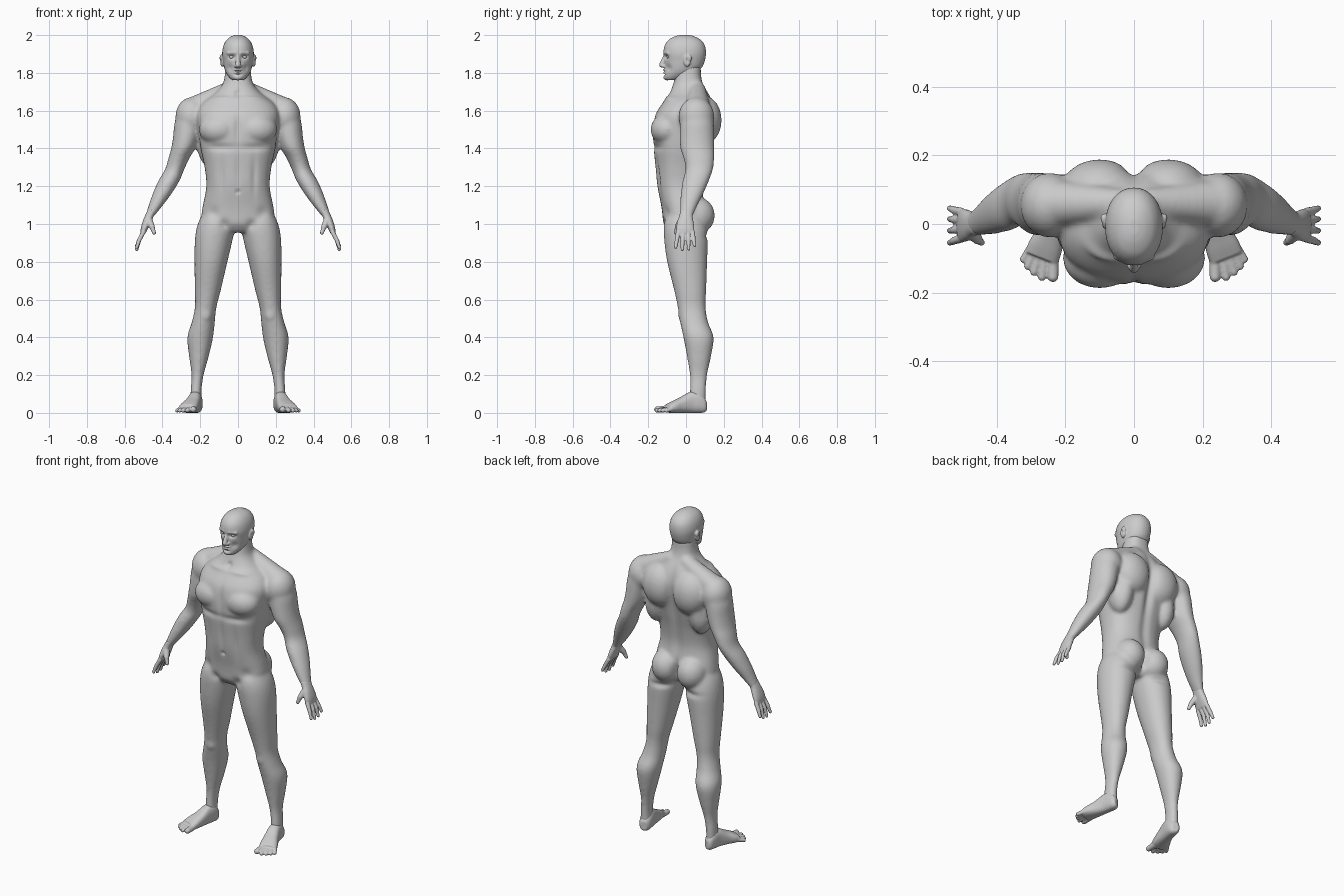
import bpy, bmesh, math
from mathutils import Vector, Matrix


def ball(bm, c, r):
    """Ellipsoid, mirrored when it is off the centre line."""
    r = (r, r, r) if isinstance(r, float) else r
    for s in ((1, -1) if c[0] > 0 else (1,)):
        m = Matrix.Translation((c[0] * s, c[1], c[2])) @ Matrix.Diagonal((*r, 1))
        bmesh.ops.create_icosphere(bm, subdivisions=3, radius=1, matrix=m)


def capsule(bm, a, b, ra, rb, n=9):
    a, b = Vector(a), Vector(b)
    for i in range(n):
        t = i / (n - 1)
        ball(bm, a.lerp(b, t), ra + (rb - ra) * t)


def loft(bm, rows, u=(1, 0, 0), v=(0, 1, 0), n=2.0, sides=32, steps=5):
    """Skin smoothly through sections (x, y, z, half width u, half width v)."""
    pts = []
    for i in range(len(rows) - 1):
        p = [rows[max(0, min(len(rows) - 1, i + k))] for k in (-1, 0, 1, 2)]
        for j in range(steps):
            t = j / steps
            pts.append([0.5 * (2 * b + (c - a) * t + (2 * a - 5 * b + 4 * c - d) * t * t
                               + (3 * b - a - 3 * c + d) * t ** 3) for a, b, c, d in zip(*p)])
    pts.append(rows[-1])
    u, v = Vector(u), Vector(v)
    power = lambda w: math.copysign(abs(w) ** (2 / n), w)
    for s in ((1, -1) if rows[0][0] > 0 else (1,)):
        rings = []
        for x, y, z, ru, rv in pts:
            ring = []
            for k in range(sides):
                a = 2 * math.pi * k / sides
                q = Vector((x, y, z)) + u * ru * power(math.cos(a)) + v * rv * power(math.sin(a))
                ring.append(bm.verts.new((q.x * s, q.y, q.z)))
            rings.append(ring)
        for p, q in zip(rings, rings[1:]):
            for k in range(sides):
                bm.faces.new((p[k], p[(k + 1) % sides], q[(k + 1) % sides], q[k]))
        bm.faces.new(rings[0])
        bm.faces.new(rings[-1])


def finish(bm, name, voxel, smooth, dabs=()):
    """Fuse the pieces, smooth them, then push in soft sculpting dabs."""
    bmesh.ops.recalc_face_normals(bm, faces=bm.faces[:])
    me = bpy.data.meshes.new(name)
    bm.to_mesh(me)
    bm.free()
    ob = bpy.data.objects.new(name, me)
    bpy.context.collection.objects.link(ob)
    rm = ob.modifiers.new("fuse", 'REMESH')
    rm.mode = 'VOXEL'
    rm.voxel_size = voxel
    sm = ob.modifiers.new("soften", 'SMOOTH')
    sm.factor, sm.iterations = 0.5, smooth
    bpy.context.view_layer.update()
    baked = bpy.data.meshes.new_from_object(ob.evaluated_get(bpy.context.evaluated_depsgraph_get()))
    ob.modifiers.clear()
    ob.data = baked
    for c, r, push in dabs:
        for s in ((1, -1) if c[0] > 0 else (1,)):
            for vert in baked.vertices:
                p = vert.co
                d = ((p.x - c[0] * s) / r[0]) ** 2 + ((p.y - c[1]) / r[1]) ** 2 + ((p.z - c[2]) / r[2]) ** 2
                if d < 6:
                    vert.co = p + Vector((push[0] * s, push[1], push[2])) * math.exp(-d)
    baked.polygons.foreach_set("use_smooth", [True] * len(baked.polygons))
    return ob


# Body: torso and neck from (z, half width, front y, back y)
bm = bmesh.new()
torso = [(0.955, .06, -.085, .05), (1.0, .185, -.118, .09), (1.05, .193, -.125, .10),
         (1.1, .186, -.132, .10), (1.2, .168, -.152, .088), (1.3, .177, -.162, .1),
         (1.4, .198, -.172, .125), (1.5, .212, -.176, .15), (1.58, .22, -.162, .158),
         (1.64, .19, -.125, .145), (1.69, .125, -.09, .122), (1.74, .082, -.068, .092),
         (1.79, .07, -.058, .08), (1.84, .066, -.05, .08)]
loft(bm, [(0, (f + b) / 2, z, w, (b - f) / 2) for z, w, f, b in torso], n=2.4)
# chest, lats, shoulder blades, deltoids, buttocks
ball(bm, (.1, -.1, 1.5), (.108, .088, .085))
ball(bm, (.15, .06, 1.45), (.07, .085, .15))
ball(bm, (.1, .095, 1.55), (.115, .094, .13))
ball(bm, (.245, .055, 1.568), (.087, .095, .104))
ball(bm, (.085, .055, 1.045), (.088, .098, .1))
# trapezius
capsule(bm, (.05, .06, 1.71), (.22, .06, 1.61), .045, .07)
# legs
loft(bm, [(.222, .06, .05, .03, .044), (.222, .063, .12, .029, .043), (.214, .066, .2, .032, .046),
          (.207, .069, .3, .052, .064), (.2, .066, .4, .068, .08), (.184, .043, .48, .061, .074),
          (.171, .03, .56, .057, .074), (.16, .022, .65, .069, .085), (.143, .006, .8, .087, .106),
          (.128, .0, .92, .1, .116), (.115, -.005, 1.0, .098, .112), (.1, -.01, 1.07, .08, .09)], n=2.1)
ball(bm, (.172, -.008, .52), (.035, .035, .045))
# arms
loft(bm, [(.24, .055, 1.6, .08, .085), (.262, .058, 1.53, .075, .09), (.274, .058, 1.46, .07, .092),
          (.29, .06, 1.4, .064, .09), (.312, .068, 1.35, .056, .082), (.335, .07, 1.29, .051, .073),
          (.365, .052, 1.23, .056, .07), (.402, .032, 1.16, .05, .06), (.44, .012, 1.09, .036, .045),
          (.472, .0, 1.035, .022, .034)])
finish(bm, "body", .009, 10, [
    ((0, .17, 1.46), (.024, .1, .2), (0, -.022, 0)),      # spine groove
    ((0, .1, 1.2), (.03, .05, .1), (0, -.008, 0)),
    ((0, .14, 1.03), (.014, .09, .06), (0, -.04, 0)),     # cleft
    ((.09, .12, .935), (.07, .05, .016), (0, -.012, 0)),  # fold under buttock
    ((0, -.18, 1.51), (.016, .07, .08), (0, .01, 0)),     # breastbone
    ((.1, -.17, 1.405), (.08, .06, .018), (0, .01, 0)),   # under chest
    ((0, -.16, 1.28), (.014, .05, .1), (0, .006, 0)),     # abdomen lines
    ((.085, -.15, 1.25), (.015, .05, .1), (0, .007, 0)),
    ((0, -.15, 1.17), (.009, .04, .01), (0, .012, 0)),    # navel
    ((.13, -.1, 1.06), (.03, .05, .03), (0, .008, 0)),    # groin
    ((.07, -.11, 1.0), (.025, .05, .025), (0, .01, 0)),
    ((.11, -.1, 1.665), (.08, .05, .012), (0, -.008, .004)),  # collar bones
    ((0, -.09, 1.69), (.016, .04, .018), (0, .012, 0)),
    ((.2, .14, 1.45), (.03, .05, .05), (0, -.01, 0)),
])

# Head: skull and jaw from (z, half width, front y, back y)
bm = bmesh.new()
skull = [(1.762, .03, -.108, -.04), (1.775, .045, -.115, .0), (1.8, .063, -.114, .05),
         (1.83, .074, -.114, .085), (1.865, .08, -.115, .1), (1.905, .084, -.12, .106),
         (1.945, .077, -.113, .1), (1.975, .06, -.092, .078), (1.993, .036, -.06, .045),
         (2.001, .012, -.03, .015)]
loft(bm, [(0, (f + b) / 2, z, w, (b - f) / 2) for z, w, f, b in skull], n=2.15)
capsule(bm, (0, -.113, 1.888), (0, -.129, 1.842), .009, .014)      # nose
ball(bm, (.012, -.119, 1.836), (.010, .013, .009))
capsule(bm, (.016, -.109, 1.906), (.05, -.094, 1.905), .012, .011)  # brow
ball(bm, (0, -.110, 1.815), (.025, .013, .006))                    # lips
ball(bm, (0, -.110, 1.802), (.021, .012, .007))
ball(bm, (0, -.1, 1.777), (.026, .02, .017))                       # chin
ball(bm, (.084, .006, 1.865), (.011, .02, .033))                   # ears
ball(bm, (.088, .014, 1.878), (.010, .017, .02))
finish(bm, "head", .004, 4, [
    ((.033, -.112, 1.885), (.018, .03, .011), (0, .017, 0)),       # eye sockets
    ((.045, -.1, 1.825), (.018, .03, .02), (-.004, .007, 0)),      # cheeks
    ((0, -.12, 1.809), (.024, .02, .003), (0, .005, 0)),           # mouth
    ((0, -.12, 1.791), (.02, .02, .005), (0, .005, 0)),
    ((.096, .004, 1.866), (.005, .009, .016), (-.006, 0, 0)),      # ear hollows
])

# Eyes
bm = bmesh.new()
ball(bm, (.033, -.089, 1.885), .0135)
finish(bm, "eyes", .003, 1)

# Hands: palm, four fingers, thumb
bm = bmesh.new()
loft(bm, [(.452, .005, 1.075, .026, .036), (.468, .0, 1.045, .024, .035), (.481, -.003, 1.015, .023, .042),
          (.494, -.004, .98, .02, .048), (.503, -.004, .952, .014, .046)], n=2.3)
for y, z in ((-.042, .877), (-.015, .865), (.011, .868), (.035, .886)):
    capsule(bm, (.501, y, .957), (.523, y * 1.15, .915), .0125, .0115)
    capsule(bm, (.523, y * 1.15, .915), (.536, y * 1.3, z), .0115, .009)
capsule(bm, (.474, -.022, 1.02), (.455, -.045, .985), .021, .015)
capsule(bm, (.455, -.045, .985), (.444, -.054, .953), .0135, .010)
finish(bm, "hands", .004, 3)

# Feet: sole, instep and five toes
bm = bmesh.new()
loft(bm, [(.214, .106, .036, .018, .026), (.217, .09, .044, .031, .043), (.222, .06, .055, .036, .055),
          (.23, .02, .055, .037, .055), (.244, -.03, .041, .043, .041), (.259, -.07, .031, .05, .031),
          (.27, -.1, .023, .05, .022)], u=(.93, .37, 0), v=(0, 0, 1), n=2.5)
for a, b, r in (((.236, -.1), (.236, -.153), .018), ((.26, -.1), (.268, -.154), .0135),
                ((.277, -.095), (.291, -.14), .013), ((.292, -.086), (.309, -.123), .0125),
                ((.303, -.073), (.322, -.103), .012)):
    capsule(bm, (*a, .021), (*b, r), r, r * .9)
finish(bm, "feet", .004, 4)
